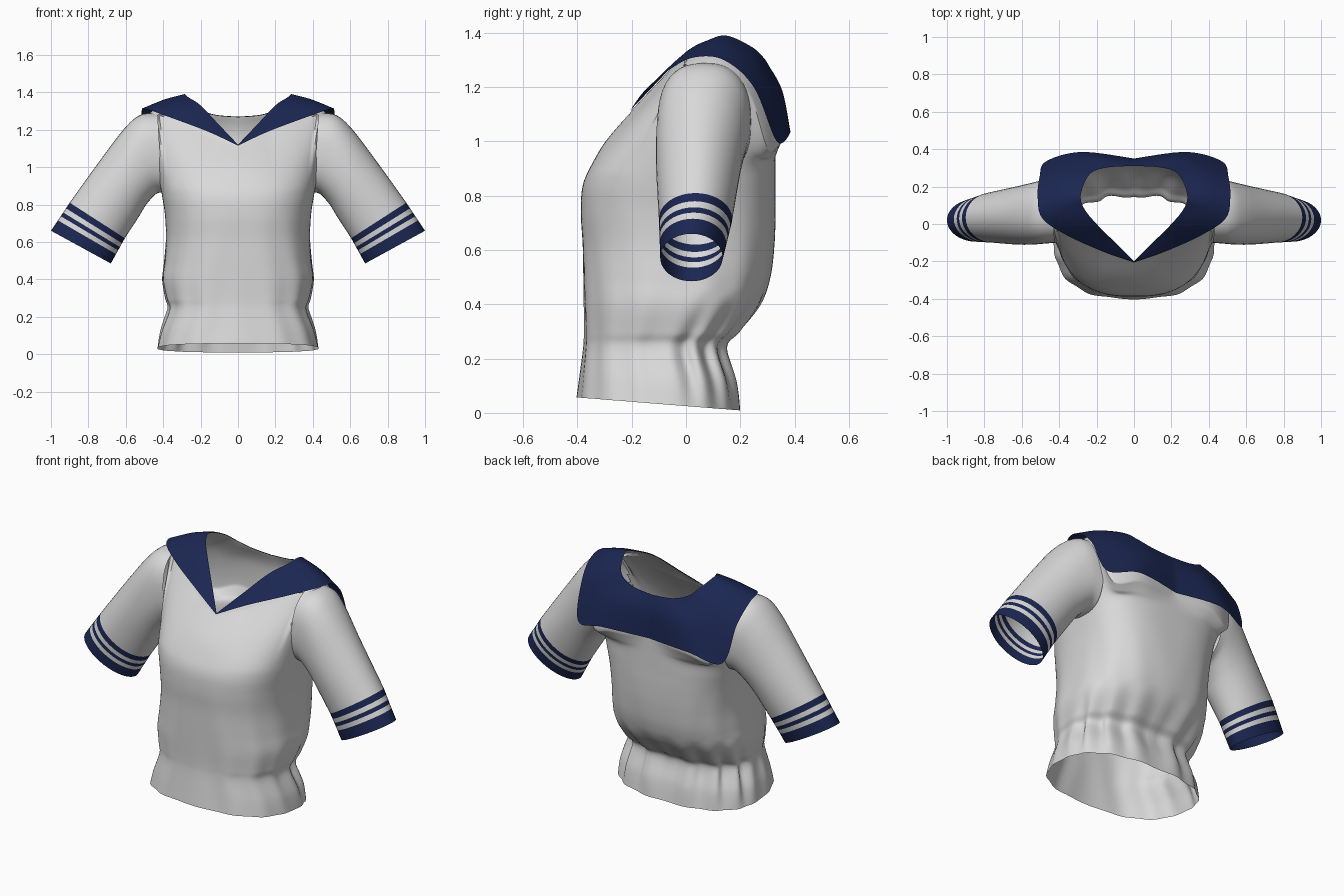
import bpy, bmesh
from math import sin, cos, pi, copysign
from mathutils import Vector

cube = bpy.data.objects.get("Cube")
if cube:
    bpy.data.objects.remove(cube, do_unlink=True)


def material(name, colour):
    m = bpy.data.materials.new(name)
    m.use_nodes = True
    m.diffuse_color = (*colour, 1)
    m.node_tree.nodes["Principled BSDF"].inputs["Base Color"].default_value = (*colour, 1)
    return m


white = material("white cloth", (0.70, 0.70, 0.70))
navy = material("navy cloth", (0.011, 0.02, 0.085))


def clamp(v):
    return max(0, min(1, v))


def power(v, n):
    """Signed power that squares off an ellipse."""
    return copysign(abs(v) ** (2 / n), v)


def spline(keys, steps):
    """Smooth curve through the key points."""
    keys = [Vector(k) for k in keys]
    out = []
    for i in range(len(keys) - 1):
        a, b = keys[max(i - 1, 0)], keys[i]
        c, d = keys[i + 1], keys[min(i + 2, len(keys) - 1)]
        for s in range(steps):
            t = s / steps
            out.append(0.5 * (2 * b + (c - a) * t + (2 * a - 5 * b + 4 * c - d) * t * t
                              + (3 * b - a - 3 * c + d) * t ** 3))
    return out + [keys[-1]]


def loft(rings, steps):
    """Smooth surface rows through key rings of equal length."""
    columns = [spline(column, steps) for column in zip(*rings)]
    return [list(row) for row in zip(*columns)]


def sheet(name, rows, mats, closed=False, row_mats=None, hole=None):
    """Grid surface on the +x side, mirrored to the other side."""
    bm = bmesh.new()
    grid = [[bm.verts.new(p) for p in row] for row in rows]
    n = len(grid[0])
    for r in range(len(grid) - 1):
        for c in range(n if closed else n - 1):
            d = (c + 1) % n
            f = bm.faces.new((grid[r][c], grid[r][d], grid[r + 1][d], grid[r + 1][c]))
            f.material_index = row_mats[r] if row_mats else 0
    bmesh.ops.remove_doubles(bm, verts=bm.verts, dist=0.0005)
    bmesh.ops.recalc_face_normals(bm, faces=bm.faces)
    if hole:
        inside = [f for f in bm.faces if hole(f.calc_center_median())]
        bmesh.ops.delete(bm, geom=inside, context="FACES")
    mesh = bpy.data.meshes.new(name)
    bm.to_mesh(mesh)
    bm.free()
    for m in mats:
        mesh.materials.append(m)
    ob = bpy.data.objects.new(name, mesh)
    bpy.context.collection.objects.link(ob)
    mirror = ob.modifiers.new("Mirror", "MIRROR")
    mirror.merge_threshold = 0.001
    bpy.ops.object.select_all(action="DESELECT")
    ob.select_set(True)
    bpy.context.view_layer.objects.active = ob
    bpy.ops.object.shade_smooth_by_angle(angle=pi / 3)


# Collar edges, from the front point over the shoulder to the centre back
inner = [(0, -.2, 1.12), (.1, -.1, 1.225), (.2, 0, 1.33), (.265, .08, 1.373), (.285, .15, 1.39),
         (.255, .24, 1.35), (.21, .285, 1.31), (.12, .305, 1.28), (0, .31, 1.27)]
outer = [(0, -.205, 1.115), (.16, -.15, 1.19), (.36, -.06, 1.265), (.49, .03, 1.31),
         (.515, .14, 1.3), (.505, .25, 1.2), (.47, .335, 1.0), (.28, .385, 1.035), (0, .35, 1.03)]
STEPS = 8
inner, outer = spline(inner, STEPS), spline(outer, STEPS)
middle = []
for a, b in zip(inner, outer):
    drop = a.z - b.z
    middle.append((a + b) / 2 + Vector((0, 0.04 * drop, 0.12 * drop)))
collar = loft([outer, middle, inner], 8)
sheet("sailor_collar", collar, [navy])

# Yoke: the body surface tucked just under the collar
yoke = []
for r, row in enumerate(collar):
    u = 1 - r / (len(collar) - 1)
    yoke.append([])
    for p in row:
        back = clamp((1.25 - p.z) * 4) if p.y > 0.1 else 0
        side = clamp(p.x * 6)
        inset = copysign(0.004 + 0.008 * side + 0.02 * back, p.y) * u
        shrink = u * side * (0.07 + 0.09 * back)
        yoke[-1].append(Vector((p.x * (1 - shrink), p.y - inset,
                                p.z - 0.004 - 0.024 * u * side)))

# Body: half rings from hem to chest, squarer across the upper back
COUNT = len(inner)


def half_ring(z, width, front, back, tilt):
    yc = (front + back) / 2 + 0.03
    pts = []
    for i in range(COUNT):
        a = -pi / 2 + pi * i / (COUNT - 1)
        s, c = sin(a), max(cos(a), 0)
        n = 2.6 if s < 0 else 2.4 + 0.7 * clamp((z - 0.4) * 2)
        reach = yc - front if s < 0 else back - yc
        x = width * power(c, n) if 0 < i < COUNT - 1 else 0
        y = yc + reach * power(s, n)
        pts.append(Vector((x, y, z - tilt * y)))
    return pts


profile = [(.025, .43, -.40, .20, .08), (.12, .41, -.39, .185, .04), (.24, .37, -.378, .15, 0),
           (.30, .385, -.376, .20, 0), (.40, .405, -.378, .275, 0), (.50, .395, -.38, .31, 0),
           (.62, .385, -.382, .325, 0), (.74, .39, -.388, .33, 0), (.84, .405, -.38, .33, 0),
           (.92, .42, -.345, .33, 0)]
rings = [half_ring(*p) for p in profile]
bridge = [a.lerp(b, 0.45) + Vector((0, -0.012 if a.y < 0 else 0, 0))
          for a, b in zip(rings[-1], yoke[0])]
body = loft(rings + [bridge, yoke[0]], 8) + yoke[1:]

# Gathers at the back of the waist and soft vertical folds in front
for row in body:
    for i, p in enumerate(row):
        a = pi * i / (COUNT - 1)
        if p.z < 0.8:
            gather = max(0, 1 - abs(p.z - 0.2) / 0.25) * clamp((a - 1.3) * 2)
            soft = clamp((0.8 - p.z) * 2)
            k = 1 + 0.06 * gather * cos(15 * a + 4 * p.z) + 0.009 * soft * cos(13 * a + 5 * p.z)
            p.x *= k
            p.y *= k


def armhole(p):
    return p.x > 0.36 and ((p.y - 0.07) / 0.15) ** 2 + ((p.z - 1.07) / 0.185) ** 2 < 1


sheet("blouse_body", body, [white], hole=armhole)


# Sleeve rings: top and bottom point, depth centre, half depth and squareness
def sleeve_ring(top, bottom, yc, depth, n=2, count=40):
    top, bottom = Vector((top[0], yc, top[1])), Vector((bottom[0], yc, bottom[1]))
    mid, half = (top + bottom) / 2, (top - bottom) / 2
    turns = [2 * pi * i / count for i in range(count)]
    return [mid + half * power(cos(t), n) + Vector((0, depth * power(sin(t), n), 0))
            for t in turns]


sleeve = [sleeve_ring((.43, 1.29), (.405, .865), .07, .17, 2.5),
          sleeve_ring((.52, 1.28), (.44, .855), .065, .17, 2.4),
          sleeve_ring((.60, 1.215), (.49, .80), .055, .165, 2.2),
          sleeve_ring((.72, 1.06), (.53, .735), .045, .155),
          sleeve_ring((.90, .81), (.605, .62), .035, .135)]
cuff_end = sleeve_ring((1.0, .66), (.68, .485), .02, .115)
sheet("sleeve", loft(sleeve, 8), [white], closed=True)

# Cuff with two white bands
cuff = [[a.lerp(b, t) for a, b in zip(sleeve[-1], cuff_end)] for t in (0, .2, .35, .48, .63, 1)]
sheet("striped_cuff", cuff, [navy, white], closed=True, row_mats=[0, 1, 0, 1, 0])
